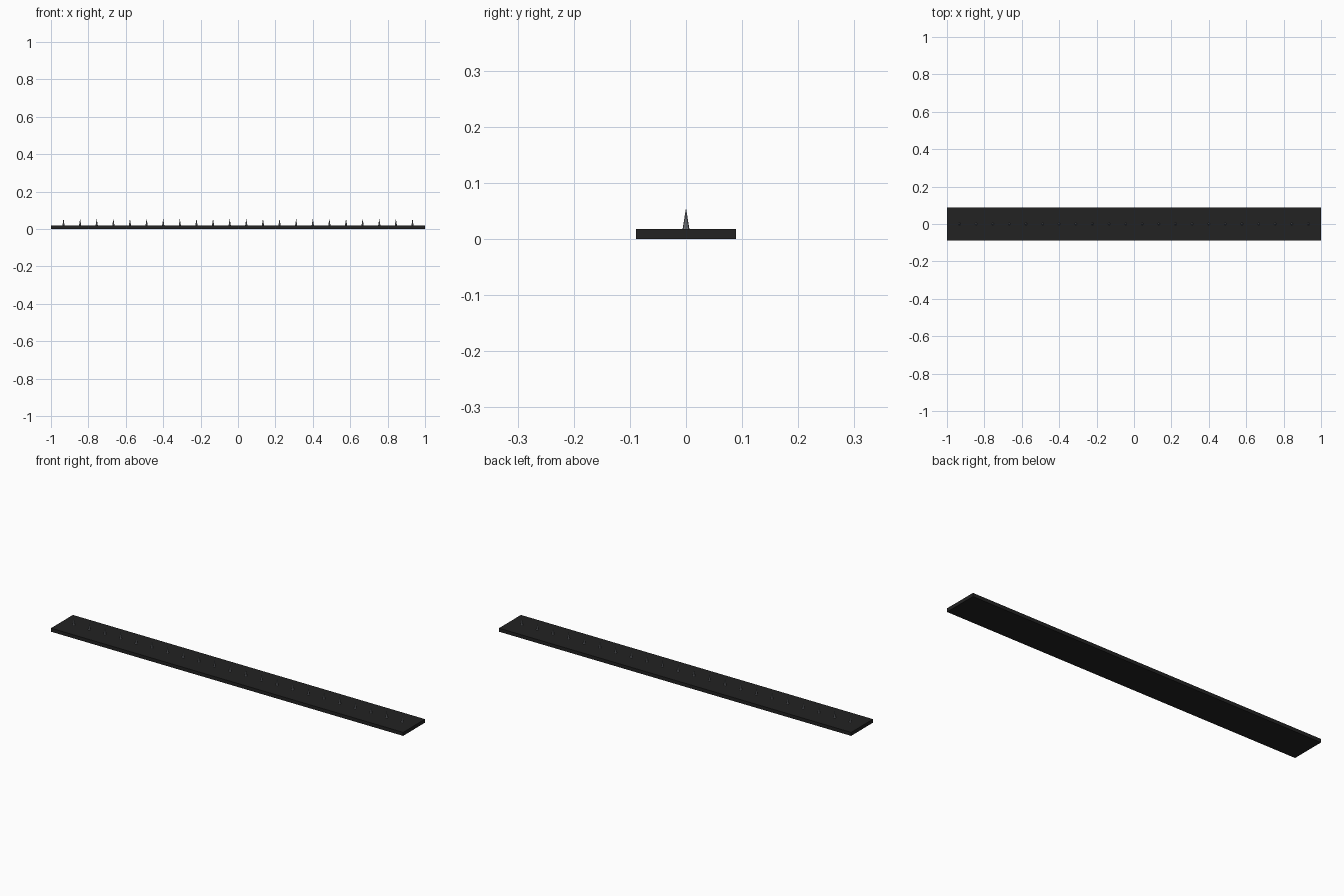
import bpy, bmesh
from mathutils import Matrix

if "Cube" in bpy.data.objects:
    bpy.data.objects.remove(bpy.data.objects["Cube"])

LENGTH, WIDTH, THICK = 2.0, 0.178, 0.018
COUNT, END_X, TIP_Z, RADIUS = 22, 0.933, 0.055, 0.006


def material(name, rgb):
    m = bpy.data.materials.new(name)
    m.diffuse_color = (*rgb, 1)
    m.use_nodes = True
    m.node_tree.nodes["Principled BSDF"].inputs["Base Color"].default_value = m.diffuse_color
    return m


def finish(bm, name, mat):
    mesh = bpy.data.meshes.new(name)
    bm.to_mesh(mesh)
    bm.free()
    mesh.materials.append(mat)
    obj = bpy.data.objects.new(name, mesh)
    bpy.context.collection.objects.link(obj)
    return obj


rubber = material("black rubber", (0.016, 0.016, 0.016))
steel = material("grey steel", (0.21, 0.22, 0.24))

# Flat base strip
bm = bmesh.new()
bmesh.ops.create_cube(bm, size=1, matrix=Matrix.Translation((0, 0, THICK / 2))
                      @ Matrix.Diagonal((LENGTH, WIDTH, THICK, 1)))
finish(bm, "base_strip", rubber)

# Row of pointed spikes along the centre line
bm = bmesh.new()
height = TIP_Z - THICK
for i in range(COUNT):
    x = -END_X + 2 * END_X * i / (COUNT - 1)
    bmesh.ops.create_cone(bm, cap_ends=True, segments=8, radius1=RADIUS, radius2=0,
                          depth=height,
                          matrix=Matrix.Translation((x, 0, THICK + height / 2)))
bmesh.ops.remove_doubles(bm, verts=bm.verts, dist=1e-5)
finish(bm, "spikes", steel)
